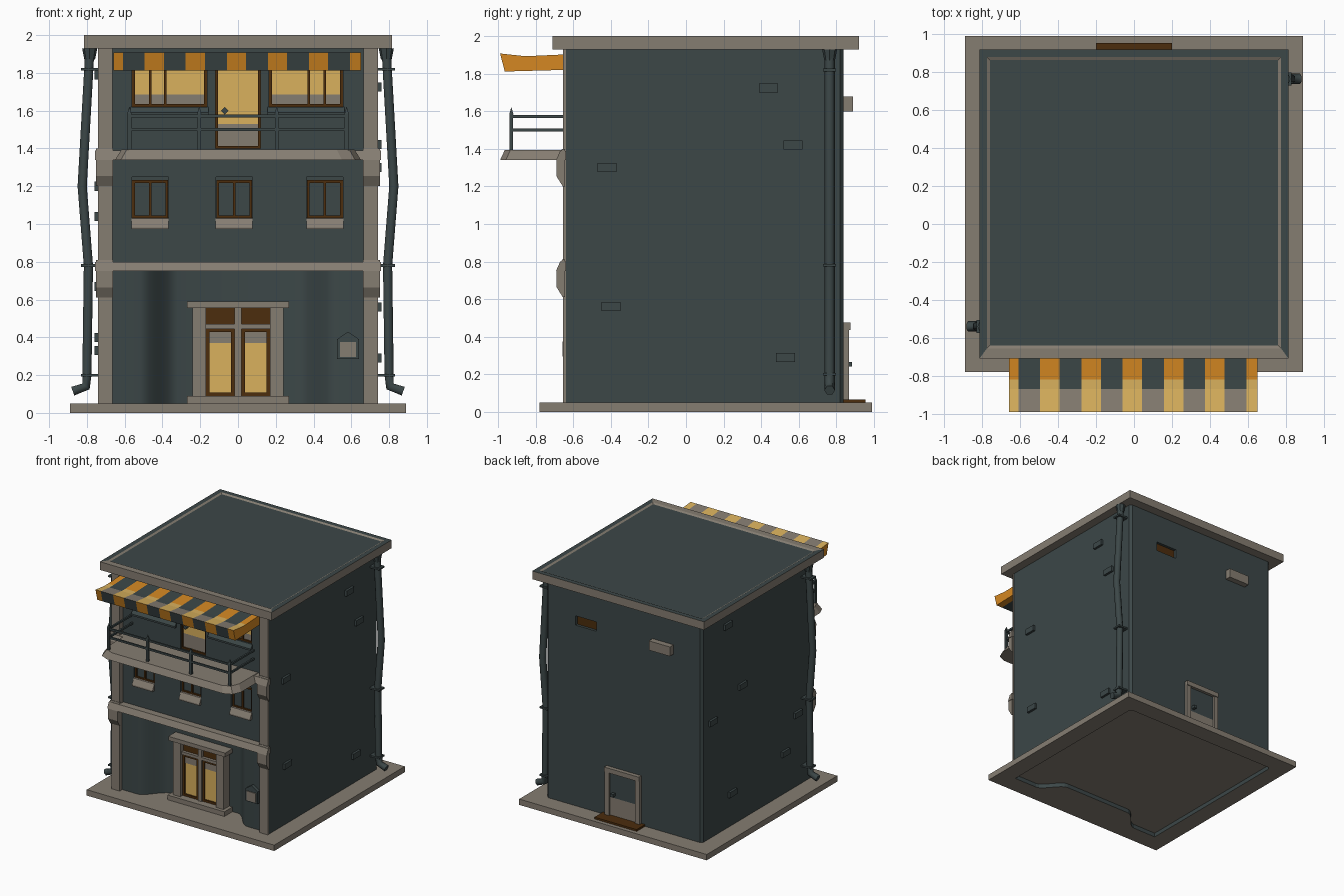
import bpy, bmesh, math
from mathutils import Matrix

if "Cube" in bpy.data.objects:
    bpy.data.objects.remove(bpy.data.objects["Cube"])


def material(name, rgb):
    m = bpy.data.materials.new(name)
    m.diffuse_color = (*rgb, 1)
    m.use_nodes = True
    m.node_tree.nodes["Principled BSDF"].inputs["Base Color"].default_value = m.diffuse_color
    return m


TEAL = material("dark teal", (0.045, 0.063, 0.064))
STONE = material("warm stone", (0.235, 0.205, 0.167))
YELLOW = material("pale yellow", (0.70, 0.44, 0.11))
ORANGE = material("orange", (0.66, 0.245, 0.016))
BROWN = material("dark brown", (0.072, 0.026, 0.004))


def finish(name, bm, *mats):
    bmesh.ops.recalc_face_normals(bm, faces=bm.faces)
    me = bpy.data.meshes.new(name)
    bm.to_mesh(me)
    bm.free()
    for m in mats:
        me.materials.append(m)
    ob = bpy.data.objects.new(name, me)
    bpy.context.collection.objects.link(ob)
    return ob


def boxes(name, mat, *dims):
    """One object from boxes given as x0, x1, y0, y1, z0, z1."""
    bm = bmesh.new()
    for x0, x1, y0, y1, z0, z1 in dims:
        mx = Matrix.Translation(((x0 + x1) / 2, (y0 + y1) / 2, (z0 + z1) / 2))
        bmesh.ops.create_cube(bm, size=1, matrix=mx @ Matrix.Diagonal((x1 - x0, y1 - y0, z1 - z0, 1)))
    return finish(name, bm, mat)


def prism(name, mat, pts, a, b, axis="z"):
    """Extrude a flat outline from a to b along an axis."""
    place = {"x": lambda p, t: (t, p[0], p[1]), "y": lambda p, t: (p[0], t, p[1]),
             "z": lambda p, t: (p[0], p[1], t)}[axis]
    bm = bmesh.new()
    lo = [bm.verts.new(place(p, a)) for p in pts]
    hi = [bm.verts.new(place(p, b)) for p in pts]
    bm.faces.new(lo)
    bm.faces.new(hi)
    n = len(pts)
    for i in range(n):
        bm.faces.new((lo[i], lo[(i + 1) % n], hi[(i + 1) % n], hi[i]))
    return finish(name, bm, mat)


def cut_with(ob, cutter):
    cutter.hide_render = cutter.hide_viewport = True
    m = ob.modifiers.new("cut", "BOOLEAN")
    m.object, m.operation, m.solver, m.material_mode = cutter, "DIFFERENCE", "EXACT", "TRANSFER"


# ground floor with curved entrance recess
back = [(0.74, 0.82), (0.72, 0.84), (-0.72, 0.84), (-0.74, 0.82)]
front = []
for x in [-0.74] + [-0.52 + 0.025 * i for i in range(9)] + [0.32 + 0.025 * i for i in range(9)] + [0.74]:
    t = min(max((0.52 - abs(x)) / 0.2, 0), 1)
    front.append((x, -0.62 + 0.16 * t * t * (3 - 2 * t)))
ground = prism("ground_floor_walls", TEAL, back + front, 0.04, 0.78)
bpy.context.view_layer.objects.active = ground
ground.select_set(True)
bpy.ops.object.shade_smooth_by_angle(angle=math.radians(30))

# base slab, hollow underneath with the wall foot showing
slab = boxes("base_slab", STONE, (-0.89, 0.89, -0.78, 0.99, 0, 0.05))
hollow = prism("hollow_cutter", TEAL, back + front, -0.05, 0.035)
hollow.data.materials.append(STONE)
for p in hollow.data.polygons:
    p.material_index = int(abs(p.normal.z) > 0.5)
cut_with(slab, hollow)

# upper floors, with window and door openings cut in
upper = prism("upper_walls", TEAL, back + [(-0.74, -0.61), (0.74, -0.61)], 0.78, 1.95)
mid_x = (-0.465, -0.02, 0.46)
openings = [(x - 0.097, x + 0.097, -0.7, -0.58, 1.03, 1.25) for x in mid_x]
openings += [(-0.56, -0.165, -0.7, -0.58, 1.62, 1.86), (0.165, 0.555, -0.7, -0.58, 1.62, 1.86),
             (-0.12, 0.12, -0.7, -0.58, 1.40, 1.86)]
cut_with(upper, boxes("opening_cutter", TEAL, *openings, (0.26, 0.46, 0.81, 0.9, 1.6, 1.68)))

# corner pillars with dark outer sides, and corbels
for s, side in ((-1, "left"), (1, "right")):
    a, b = sorted((s * 0.665, s * 0.742))
    boxes(side + "_pillar", STONE, (a, b, -0.655, -0.638, 0.05, 1.94), (a, s * 0.7 if s > 0 else b, -0.64, -0.60, 0.05, 1.94)
          if s > 0 else (-0.7, b, -0.64, -0.60, 0.05, 1.94))
    a, b = sorted((s * 0.7, s * 0.74))
    boxes(side + "_wall_end", TEAL, (a, b, -0.638, -0.60, 0.05, 1.94))
    a, b = sorted((s * 0.662, s * 0.752))
    for z in (0.75, 1.34):
        prism(side + "_corbel", STONE, [(-0.645, z - 0.14), (-0.656, z - 0.14), (-0.69, z - 0.085),
              (-0.69, z), (-0.66, z + 0.06), (-0.645, z + 0.06)], a, b, "x")

# floor bands
for z, inner in ((0.75, -0.45), (1.34, -0.6)):
    prism("floor_band", STONE, [(-0.64, z), (-0.692, z), (-0.67, z + 0.05), (-0.64, z + 0.05)], -0.757, 0.757, "x")
    boxes("floor_band_inner", STONE, (-0.66, 0.66, -0.645, inner, z, z + 0.05))

# roof slab with rim and shallow inner edging, wider at the front
bm = bmesh.new()
bmesh.ops.create_cube(bm, size=1, matrix=Matrix.Translation((0, 0.105, 1.965)) @ Matrix.Diagonal((1.63, 1.63, 0.07, 1)))
top = max(bm.faces, key=lambda f: f.calc_center_median().z)
rim = bmesh.ops.inset_region(bm, faces=[top], thickness=0.056)["faces"]
slope = bmesh.ops.inset_region(bm, faces=[top], thickness=0.022, depth=-0.008)["faces"]
top.material_index = 1
for f in rim:
    f.material_index = 0 if f.calc_center_median().y < -0.6 else 1
for v in bm.verts:
    if -0.7 < v.co.y < -0.5:
        v.co.y += 0.015
finish("roof", bm, STONE, TEAL)


def window(name, x0, x1, z0, z1, bars, glass, split, y=-0.58, t=0.014):
    """Framed pane; below the split height the pane is stone coloured."""
    boxes(name + "_pane", glass, (x0, x1, y - 0.006, y + 0.002, split, z1))
    if split > z0:
        boxes(name + "_lower_pane", STONE, (x0, x1, y - 0.006, y + 0.002, z0, split))
    f = (y - 0.018, y + 0.002)
    uprights = [(b - t / 2, b + t / 2, *f, z0, z1) for b in (x0 + t / 2, x1 - t / 2, *bars)]
    boxes(name + "_frame", BROWN, *uprights, (x0, x1, *f, z0, z0 + t), (x0, x1, *f, z1 - t, z1))


# middle floor windows and sills
for x in mid_x:
    window("middle_window", x - 0.095, x + 0.095, 1.03, 1.232, (x,), TEAL, 1.03)
    prism("middle_sill", STONE, [(-0.59, 1.035), (-0.61, 1.03), (-0.635, 0.985), (-0.635, 0.973), (-0.60, 0.973)],
          x - 0.098, x + 0.098, "x")

# top floor windows, sills and balcony door
window("left_top_window", -0.56, -0.165, 1.62, 1.86, (-0.465, -0.385), YELLOW, 1.685)
window("right_top_window", 0.165, 0.555, 1.62, 1.86, (0.375, 0.46), YELLOW, 1.685)
for a, b in ((-0.57, -0.155), (0.155, 0.565)):
    prism("top_sill", TEAL, [(-0.60, 1.62), (-0.612, 1.62), (-0.635, 1.59), (-0.635, 1.575), (-0.60, 1.575)], a, b, "x")
window("balcony_door", -0.12, 0.12, 1.40, 1.86, (), YELLOW, 1.53)
prism("balcony_door_handle", TEAL, [(-0.09, 1.6), (-0.07, 1.62), (-0.05, 1.6), (-0.07, 1.58)], -0.62, -0.58, "y")

# balcony floor with clipped corners and sloping edge
floor = prism("balcony_floor", STONE, [(-0.65, -0.6), (-0.65, -0.89), (-0.62, -0.96), (-0.55, -0.99),
              (0.55, -0.99), (0.62, -0.96), (0.65, -0.89), (0.65, -0.6)], 1.34, 1.394)
for v in floor.data.vertices:
    if v.co.z < 1.36:
        continue
    v.co.x *= 0.95
    if v.co.y < -0.7:
        v.co.y += 0.025

# balcony railing
bm = bmesh.new()
for x in (-0.575, -0.205, 0.205, 0.575):
    for r0, r1, z, h in ((0.014, 0.014, 1.485, 0.2), (0.016, 0.001, 1.602, 0.036)):
        bmesh.ops.create_cone(bm, cap_ends=True, segments=4, radius1=r0, radius2=r1, depth=h,
                              matrix=Matrix.Translation((x, -0.93, z)) @ Matrix.Rotation(math.pi / 4, 4, "Z"))
finish("railing_posts", bm, TEAL)
for z in (1.5, 1.573):
    h = (z - 0.008, z + 0.008)
    boxes("railing_bars", TEAL, (-0.575, 0.575, -0.937, -0.923, *h),
          (-0.582, -0.568, -0.93, -0.61, *h), (0.568, 0.582, -0.93, -0.61, *h))

# striped awning, paler on its outer part
edges = [-0.66, -0.61]
for i in range(11):
    edges.append(edges[-1] + (0.102 if i % 2 else 0.1155))
edges.append(0.65)
profile = [(-0.60, 1.905), (-0.82, 1.895), (-0.87, 1.895), (-0.99, 1.908), (-0.965, 1.812), (-0.60, 1.822)]
for i, (a, b) in enumerate(zip(edges, edges[1:])):
    ob = prism("awning_stripe", TEAL if i % 2 else ORANGE, profile, a, b, "x")
    ob.data.materials.append(STONE if i % 2 else YELLOW)
    for p in ob.data.polygons:
        if p.normal.z > 0.5 and p.center.y < (-0.88 if i % 2 else -0.83):
            p.material_index = 1

# main entrance: surround, step, doors
boxes("entrance_surround", STONE, (-0.24, -0.17, -0.54, -0.45, 0.05, 0.56), (0.17, 0.24, -0.54, -0.45, 0.05, 0.56),
      (-0.27, 0.27, -0.56, -0.45, 0.555, 0.59), (-0.17, 0.17, -0.52, -0.45, 0.445, 0.47),
      (-0.018, 0.018, -0.52, -0.45, 0.09, 0.555))
boxes("entrance_step", STONE, (-0.27, 0.27, -0.57, -0.45, 0.05, 0.09))
boxes("transom_panel", BROWN, (-0.17, 0.17, -0.495, -0.45, 0.47, 0.555))
for a, b in ((-0.17, -0.018), (0.018, 0.17)):
    window("entrance_door", a, b, 0.09, 0.445, (), YELLOW, 0.09, y=-0.49, t=0.018)
    boxes("entrance_door_top_pane", STONE, (a + 0.016, b - 0.016, -0.499, -0.49, 0.37, 0.43))
    boxes("entrance_door_core", BROWN, (a, b, -0.488, -0.45, 0.09, 0.445))

# wall box beside the entrance
prism("wall_box", TEAL, [(0.525, 0.285), (0.64, 0.285), (0.64, 0.39), (0.582, 0.43), (0.525, 0.39)], -0.65, -0.61, "y")
boxes("wall_box_panel", STONE, (0.54, 0.625, -0.657, -0.65, 0.295, 0.375))

# back door, vents and step
boxes("back_door_frame", STONE, (-0.165, -0.125, 0.83, 0.868, 0.05, 0.47), (0.125, 0.165, 0.83, 0.868, 0.05, 0.47),
      (-0.165, 0.165, 0.83, 0.875, 0.435, 0.475))
boxes("back_door", TEAL, (-0.125, 0.125, 0.83, 0.85, 0.22, 0.435), (0.075, 0.1, 0.85, 0.885, 0.24, 0.265))
boxes("back_door_lower_panel", STONE, (-0.125, 0.125, 0.83, 0.85, 0.05, 0.22))
boxes("back_step", BROWN, (-0.2, 0.2, 0.84, 0.955, 0.05, 0.066))
boxes("recessed_vent", BROWN, (0.26, 0.46, 0.8, 0.817, 1.6, 1.68))
boxes("vent_box", STONE, (-0.47, -0.27, 0.83, 0.89, 1.6, 1.68))

# raised bricks on the side walls
right_bricks = [(0.44, 1.725), (0.57, 1.42), (-0.42, 1.3), (-0.4, 0.56), (0.53, 0.29)]
left_bricks = [(0.5, 1.79), (0.3, 1.2), (0.7, 1.04), (-0.45, 0.67), (-0.28, 0.4), (0.44, 0.33)]
for name, bricks, a, b in (("right_bricks", right_bricks, 0.73, 0.76), ("left_bricks", left_bricks, -0.76, -0.73)):
    boxes(name, TEAL, *[(a, b, y - 0.05, y + 0.05, z - 0.024, z + 0.024) for y, z in bricks])

# downpipes with funnels and brackets
path = [(0.785, 1.92), (0.79, 1.82), (0.825, 1.2), (0.792, 0.78), (0.80, 0.2), (0.805, 0.14), (0.875, 0.115)]
for s, y, side in ((1, 0.765, "right"), (-1, -0.54, "left")):
    cu = bpy.data.curves.new(side + "_downpipe", "CURVE")
    cu.dimensions = "3D"
    cu.bevel_depth, cu.bevel_resolution, cu.use_fill_caps = 0.028, 1, True
    sp = cu.splines.new("POLY")
    sp.points.add(len(path) - 1)
    for p, (x, z) in zip(sp.points, path):
        p.co = (s * x, y, z, 1)
    cu.materials.append(TEAL)
    bpy.context.collection.objects.link(bpy.data.objects.new(side + "_downpipe", cu))
    bm = bmesh.new()
    bmesh.ops.create_cone(bm, cap_ends=True, segments=8, radius1=0.028, radius2=0.04, depth=0.06,
                          matrix=Matrix.Translation((s * 0.785, y, 1.9)))
    finish(side + "_funnel", bm, TEAL)
    a, b = sorted((s * 0.73, s * 0.83))
    boxes(side + "_pipe_brackets", TEAL, *[(a, b, y - 0.035, y + 0.035, z - 0.007, z + 0.007) for z in (0.2, 0.78, 1.82)])
